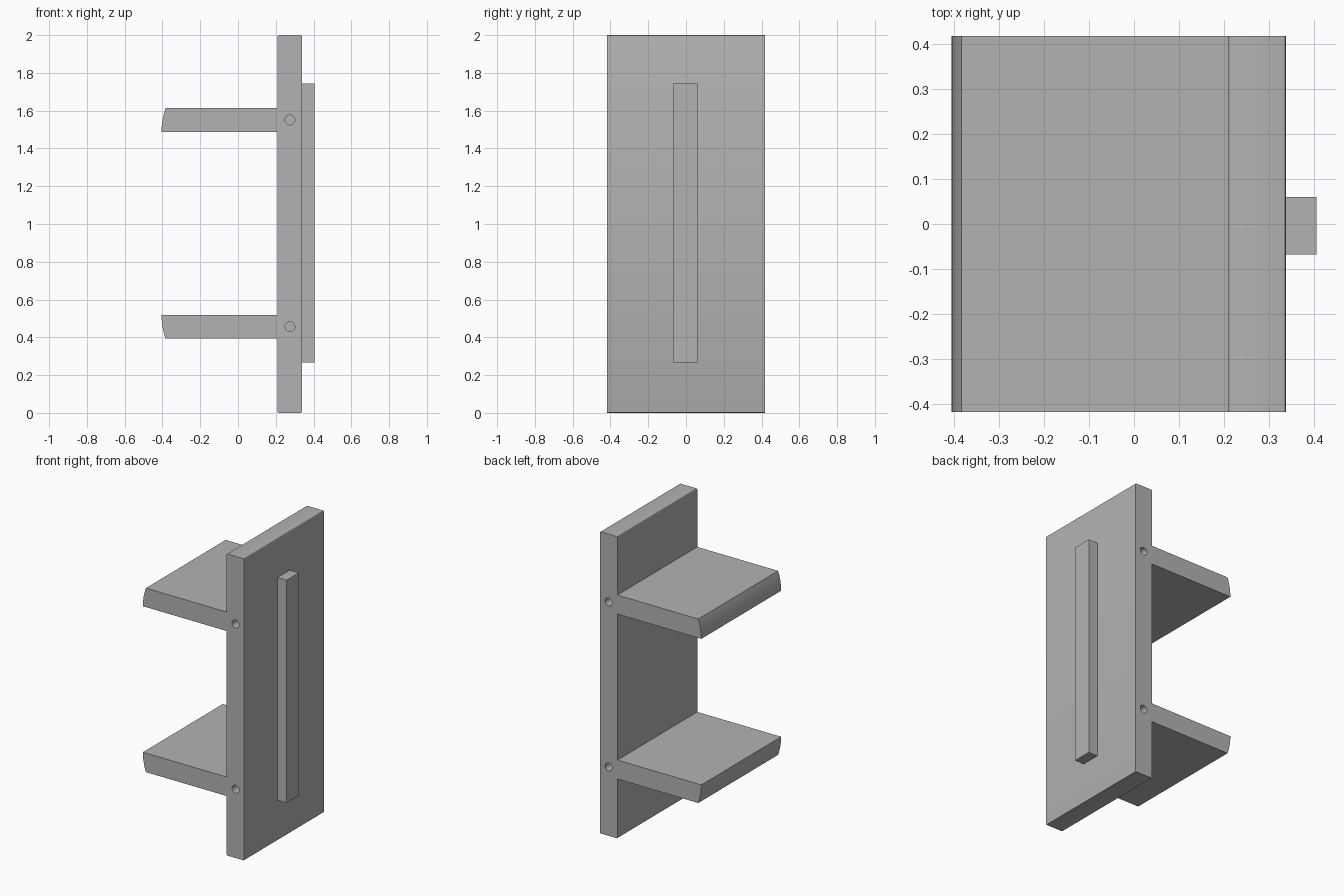
import bpy, bmesh
from math import cos, sin, pi, sqrt
from mathutils import Matrix

default = bpy.data.objects.get("Cube")
if default:
    bpy.data.objects.remove(default, do_unlink=True)

HALF_DEPTH = 0.418
PLATE_IN, PLATE_OUT = 0.21, 0.338
TIP = -0.405
MID = 1.0035           # height about which the two shelves mirror
SHELF_LOW, SHELF_HIGH = 0.484, 0.61   # offsets from MID

grey = bpy.data.materials.new("plain grey")
grey.use_nodes = True
colour = (0.45, 0.45, 0.45, 1)
grey.diffuse_color = colour
grey.node_tree.nodes["Principled BSDF"].inputs["Base Color"].default_value = colour


def finish(bm, name):
    bmesh.ops.recalc_face_normals(bm, faces=bm.faces)
    mesh = bpy.data.meshes.new(name)
    bm.to_mesh(mesh)
    bm.free()
    mesh.materials.append(grey)
    obj = bpy.data.objects.new(name, mesh)
    bpy.context.collection.objects.link(obj)
    return obj


def extrude_profile(name, points, y0, y1):
    bm = bmesh.new()
    face = bm.faces.new([bm.verts.new((x, y0, z)) for x, z in points])
    result = bmesh.ops.extrude_face_region(bm, geom=[face])
    moved = [v for v in result["geom"] if isinstance(v, bmesh.types.BMVert)]
    bmesh.ops.translate(bm, verts=moved, vec=(0, y1 - y0, 0))
    return finish(bm, name)


def round_corner(x, z, start, r=0.006, steps=3):
    """Quarter arc centred on (x, z), running counter-clockwise."""
    return [(x + r * cos(start + pi / 2 * i / steps),
             z + r * sin(start + pi / 2 * i / steps)) for i in range(steps + 1)]


# Shelf outline with a curved nose; side is 1 for the upper, -1 for the lower
def shelf(side, steps=10, r=0.37):
    nose = []
    for i in range(steps + 1):
        rise = (SHELF_HIGH - SHELF_LOW) * i / steps
        nose.append((TIP + r - sqrt(r * r - rise * rise), SHELF_LOW + rise))
    outline = [(PLATE_IN, SHELF_LOW)] + nose + [(PLATE_IN, SHELF_HIGH)]
    outline = [(x, MID + side * z) for x, z in outline]
    return outline[::-1] if side > 0 else outline


# Back plate and both shelves as one solid
e = 0.006
body_outline = (round_corner(PLATE_OUT - e, e, -pi / 2)
                + round_corner(PLATE_OUT - e, 2 - e, 0)
                + round_corner(PLATE_IN + e, 2 - e, pi / 2)
                + shelf(1) + shelf(-1)
                + round_corner(PLATE_IN + e, e, pi))
body = extrude_profile("plate_with_shelves", body_outline, -HALF_DEPTH, HALF_DEPTH)

# Blind holes in both ends of the plate
bm = bmesh.new()
for z in (0.456, 1.551):
    for y in (-HALF_DEPTH, HALF_DEPTH):
        bmesh.ops.create_cone(
            bm, cap_ends=True, segments=32, radius1=0.026, radius2=0.026, depth=0.2,
            matrix=Matrix.Translation((0.275, y, z)) @ Matrix.Rotation(pi / 2, 4, "X"))
cutter = finish(bm, "hole_cutter")
cutter.hide_render = True

drill = body.modifiers.new("holes", "BOOLEAN")
drill.operation = "DIFFERENCE"
drill.solver = "EXACT"
drill.object = cutter
bpy.context.view_layer.objects.active = body
bpy.ops.object.modifier_apply(modifier=drill.name)
bpy.data.objects.remove(cutter, do_unlink=True)

# Upright rail on the outer face
rail = extrude_profile("rail", [(PLATE_OUT, 0.266), (0.405, 0.266),
                                (0.405, 1.743), (PLATE_OUT, 1.743)], -0.068, 0.06)

# Smooth the rounded noses and holes, keep the edges sharp
bpy.ops.object.select_all(action="DESELECT")
body.select_set(True)
bpy.context.view_layer.objects.active = body
bpy.ops.object.shade_smooth_by_angle(angle=pi / 6)
